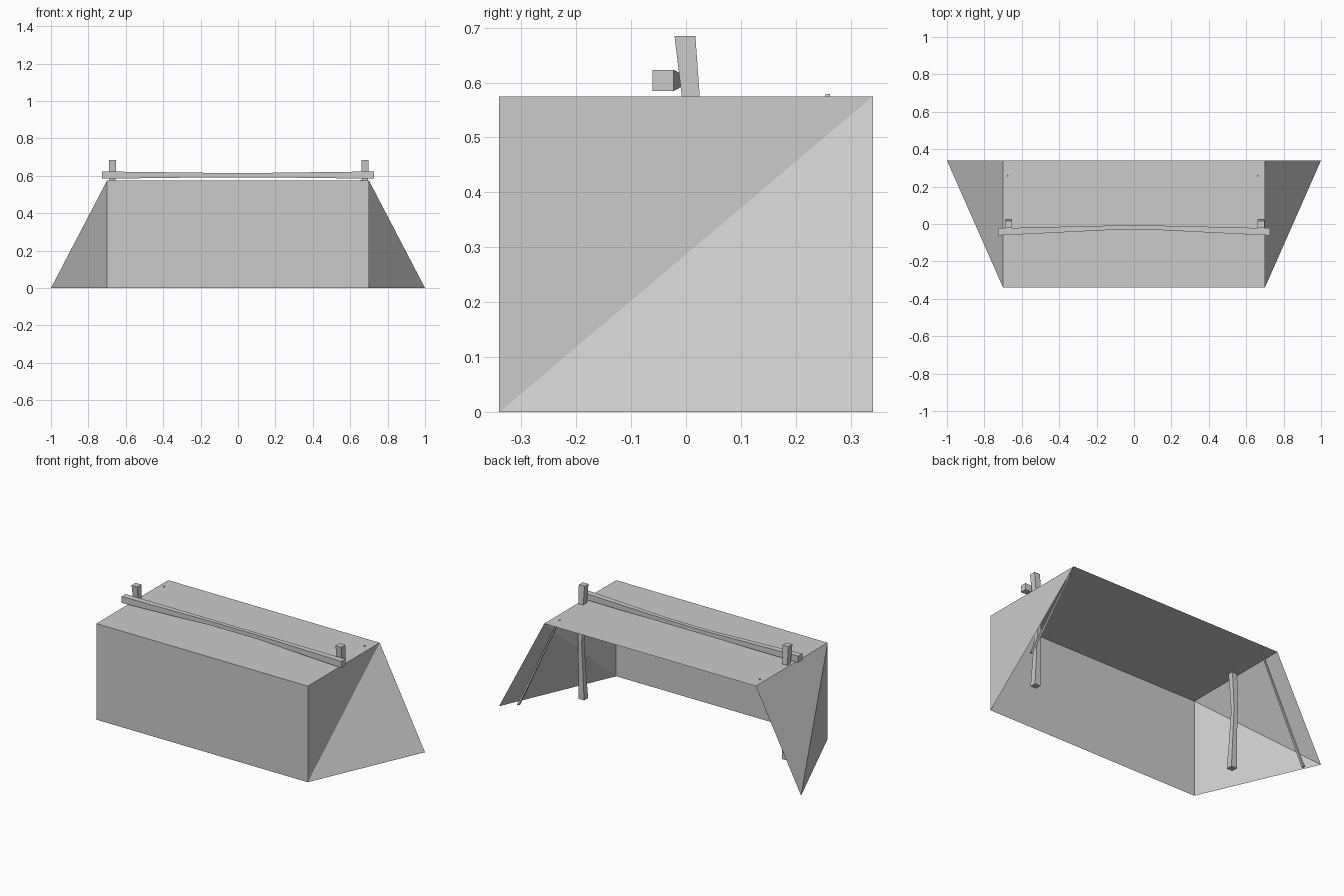
import bpy
import bmesh
from mathutils import Vector

if "Cube" in bpy.data.objects:
    bpy.data.objects.remove(bpy.data.objects["Cube"])

# One flat grey for the whole shelter
grey = bpy.data.materials.new("plain grey")
grey.diffuse_color = (0.6, 0.6, 0.6, 1)
grey.use_nodes = True
grey.node_tree.nodes["Principled BSDF"].inputs["Base Color"].default_value = grey.diffuse_color


def finish(name, bm):
    me = bpy.data.meshes.new(name)
    bm.to_mesh(me)
    bm.free()
    me.materials.append(grey)
    ob = bpy.data.objects.new(name, me)
    bpy.context.collection.objects.link(ob)
    return ob


def beam(name, path, side, up):
    """Square timber through (centre, half width) stations."""
    bm = bmesh.new()
    side, up = Vector(side), Vector(up)
    rings = []
    for centre, h in path:
        c = Vector(centre)
        rings.append([bm.verts.new(c + side * h * a + up * h * b)
                      for a, b in ((-1, -1), (1, -1), (1, 1), (-1, 1))])
    for r, s in zip(rings, rings[1:]):
        for i in range(4):
            j = (i + 1) % 4
            bm.faces.new((r[i], r[j], s[j], s[i]))
    bm.faces.new(rings[0][::-1])
    bm.faces.new(rings[-1])
    bmesh.ops.recalc_face_normals(bm, faces=bm.faces)
    return finish(name, bm)


# Cloth cover: open sheet with front, roof and two folded side flaps
W, D, H = 0.70, 0.34, 0.575
bm = bmesh.new()
low, high, back, flap = {}, {}, {}, {}
for s in (-1, 1):
    low[s] = bm.verts.new((s * W, -D, 0))
    high[s] = bm.verts.new((s * W, -D, H))
    back[s] = bm.verts.new((s * W, D, H))
    flap[s] = bm.verts.new((s, D, 0))
bm.faces.new((low[-1], low[1], high[1], high[-1]))
bm.faces.new((high[-1], high[1], back[1], back[-1]))
# Right flap folds inward, left flap folds outward
bm.faces.new((low[1], back[1], high[1]))
bm.faces.new((low[1], flap[1], back[1]))
bm.faces.new((low[-1], high[-1], flap[-1]))
bm.faces.new((high[-1], back[-1], flap[-1]))
finish("cloth_cover", bm)

# Bowed upright posts, thinner in the middle, and thin slanted flap sticks
for label, x, top, foot in (("left", -0.671, -0.669, -0.943),
                            ("right", 0.679, 0.656, 0.925)):
    beam(label + "_post",
         [((x, 0.002, 0.004), 0.019), ((x, 0.012, 0.17), 0.015),
          ((x, 0.022, 0.35), 0.012), ((x, 0.014, 0.52), 0.015),
          ((x, -0.002, 0.685), 0.019)], (1, 0, 0), (0, 1, 0))
    beam(label + "_flap_stick",
         [((foot, 0.262, 0), 0.0065), ((top, 0.258, 0.579), 0.0042)],
         (1, 0, 0), (0, 1, 0))

# Bowed cross rail in front of the posts
stations = ((0.727, -0.042, 0.0192), (0.45, -0.032, 0.016),
            (0.15, -0.021, 0.012))
half = [((x, y, 0.604), h) for x, y, h in stations]
mirrored = [((-c[0], c[1], c[2]), h) for c, h in half]
beam("cross_rail", mirrored + half[::-1], (0, 1, 0), (0, 0, 1))
